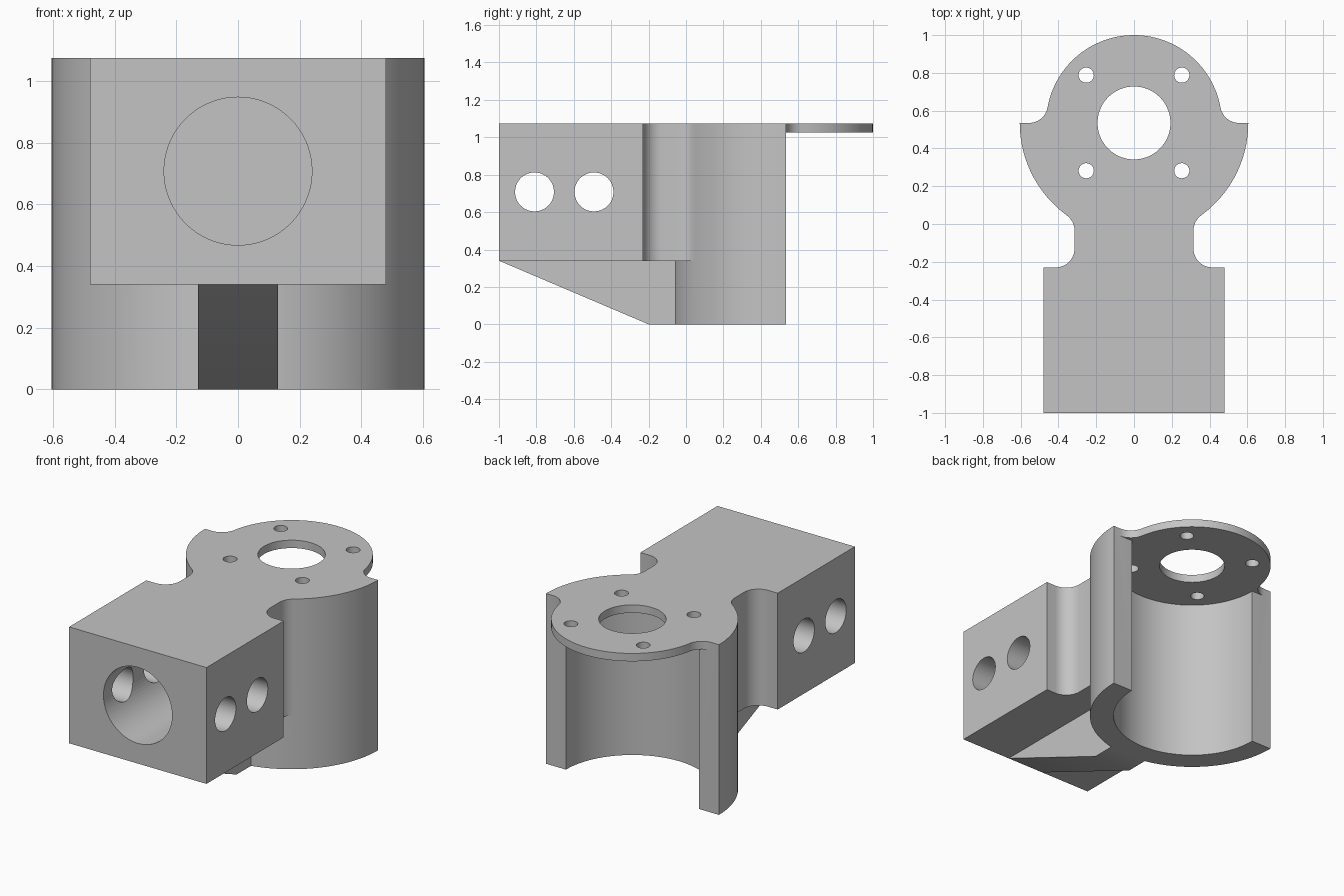
import bpy, bmesh
from math import sin, cos, radians, degrees, atan2, sqrt, ceil
from mathutils import Vector

if "Cube" in bpy.data.objects:
    bpy.data.objects.remove(bpy.data.objects["Cube"])

grey = bpy.data.materials.new("light_grey")
grey.use_nodes = True
grey.diffuse_color = (0.55, 0.55, 0.55, 1)
grey.node_tree.nodes["Principled BSDF"].inputs["Base Color"].default_value = grey.diffuse_color

TOP, PLATE_BOTTOM, STEP = 1.075, 1.025, 0.34
CY, OUTER, INNER, FILLET = 0.535, 0.605, 0.465, 0.1
NECK, BLOCK, BLOCK_BACK = 0.315, 0.48, -0.23


def arc(cx, cy, r, start, end, step=3.75):
    n = max(1, ceil(abs(end - start) / step))
    angles = [radians(start + (end - start) * i / n) for i in range(n + 1)]
    return [(cx + r * cos(a), cy + r * sin(a)) for a in angles]


def mirrored(side):
    """Close a +x half outline by adding its reflection."""
    pts = side + [(-x, y) for x, y in reversed(side)]
    out = []
    for p in pts:
        if not out or (Vector(p) - Vector(out[-1])).length > 1e-5:
            out.append(p)
    if (Vector(out[0]) - Vector(out[-1])).length < 1e-5:
        out.pop()
    return out


def prism(name, pts, low, high, axis="z"):
    """Extrude a 2D outline along an axis."""
    place = {"x": lambda a, b, h: (h, a, b),
             "y": lambda a, b, h: (a, h, b),
             "z": lambda a, b, h: (a, b, h)}[axis]
    bm = bmesh.new()
    face = bm.faces.new([bm.verts.new(place(a, b, low)) for a, b in pts])
    made = bmesh.ops.extrude_face_region(bm, geom=[face])["geom"]
    shift = Vector(place(0, 0, high - low))
    bmesh.ops.translate(bm, vec=shift, verts=[v for v in made if isinstance(v, bmesh.types.BMVert)])
    bmesh.ops.recalc_face_normals(bm, faces=bm.faces)
    mesh = bpy.data.meshes.new(name)
    bm.to_mesh(mesh)
    bm.free()
    mesh.materials.append(grey)
    obj = bpy.data.objects.new(name, mesh)
    bpy.context.collection.objects.link(obj)
    return obj


def hole(name, a, b, r, low, high, axis):
    return prism(name, arc(a, b, r, 0, 360, 5)[:-1], low, high, axis)


def combine(target, tool, operation):
    tool.hide_render = True
    mod = target.modifiers.new("join", "BOOLEAN")
    mod.object, mod.operation, mod.solver = tool, operation, "EXACT"
    bpy.context.view_layer.objects.active = target
    bpy.ops.object.modifier_apply(modifier=mod.name)
    bpy.data.objects.remove(tool)


# Full plan outline: block, filleted neck, barrel and round flange
neck_x = NECK + FILLET
neck_y = CY - sqrt((OUTER + FILLET) ** 2 - neck_x ** 2)
barrel_start = degrees(atan2(neck_y - CY, neck_x))
lip_x = sqrt((INNER + FILLET) ** 2 - FILLET ** 2)
lip_angle = degrees(atan2(FILLET, lip_x))
barrel_side = arc(0, CY, OUTER, barrel_start, 0)
side = [(BLOCK, -1), (BLOCK, BLOCK_BACK)]
side += arc(neck_x, BLOCK_BACK + FILLET, FILLET, 270, 180, 7.5)
side += arc(neck_x, neck_y, FILLET, 180, 180 + barrel_start, 7.5)
side += barrel_side
side += arc(lip_x, CY + FILLET, FILLET, 270, 180 + lip_angle, 7.5)
side += arc(0, CY, INNER, lip_angle, 90)
body = prism("mount_body", mirrored(side), STEP, TOP)

# Lower half barrel and the sloped rib under the block
barrel = mirrored(arc(0, CY, OUTER, -90, barrel_start) + barrel_side)
combine(body, prism("lower_barrel", barrel, 0, STEP), "UNION")
rib = [(-1, STEP), (-0.2, 0), (0.2, 0), (0.2, 0.5), (-0.9, 0.5)]
combine(body, prism("rib", rib, -0.13, 0.13, "x"), "UNION")

# Open cavity below the flange
cavity = arc(0, CY, INNER, 180, 360) + [(0.8, CY), (0.8, 1.2), (-0.8, 1.2), (-0.8, CY)]
combine(body, prism("cavity_cutter", cavity, -0.1, PLATE_BOTTOM), "DIFFERENCE")

# Front bore, cross holes, flange opening and screw holes
cutters = [hole("bore_cutter", 0, 0.708, 0.24, -1.1, -0.2, "y"),
           hole("flange_cutter", 0, CY, 0.193, 0.95, 1.2, "z")]
cutters += [hole("cross_cutter", y, 0.708, 0.104, -0.7, 0.7, "x") for y in (-0.81, -0.492)]
cutters += [hole("screw_cutter", sx * 0.253, CY + sy * 0.253, 0.04, 0.95, 1.2, "z")
            for sx in (-1, 1) for sy in (-1, 1)]
for cutter in cutters:
    combine(body, cutter, "DIFFERENCE")

# Clean up and shade
bm = bmesh.new()
bm.from_mesh(body.data)
bmesh.ops.remove_doubles(bm, verts=bm.verts, dist=1e-5)
bmesh.ops.dissolve_limit(bm, angle_limit=radians(0.3), verts=bm.verts, edges=bm.edges)
bm.to_mesh(body.data)
bm.free()
bpy.ops.object.select_all(action="DESELECT")
body.select_set(True)
bpy.context.view_layer.objects.active = body
bpy.ops.object.shade_smooth_by_angle(angle=radians(30))
